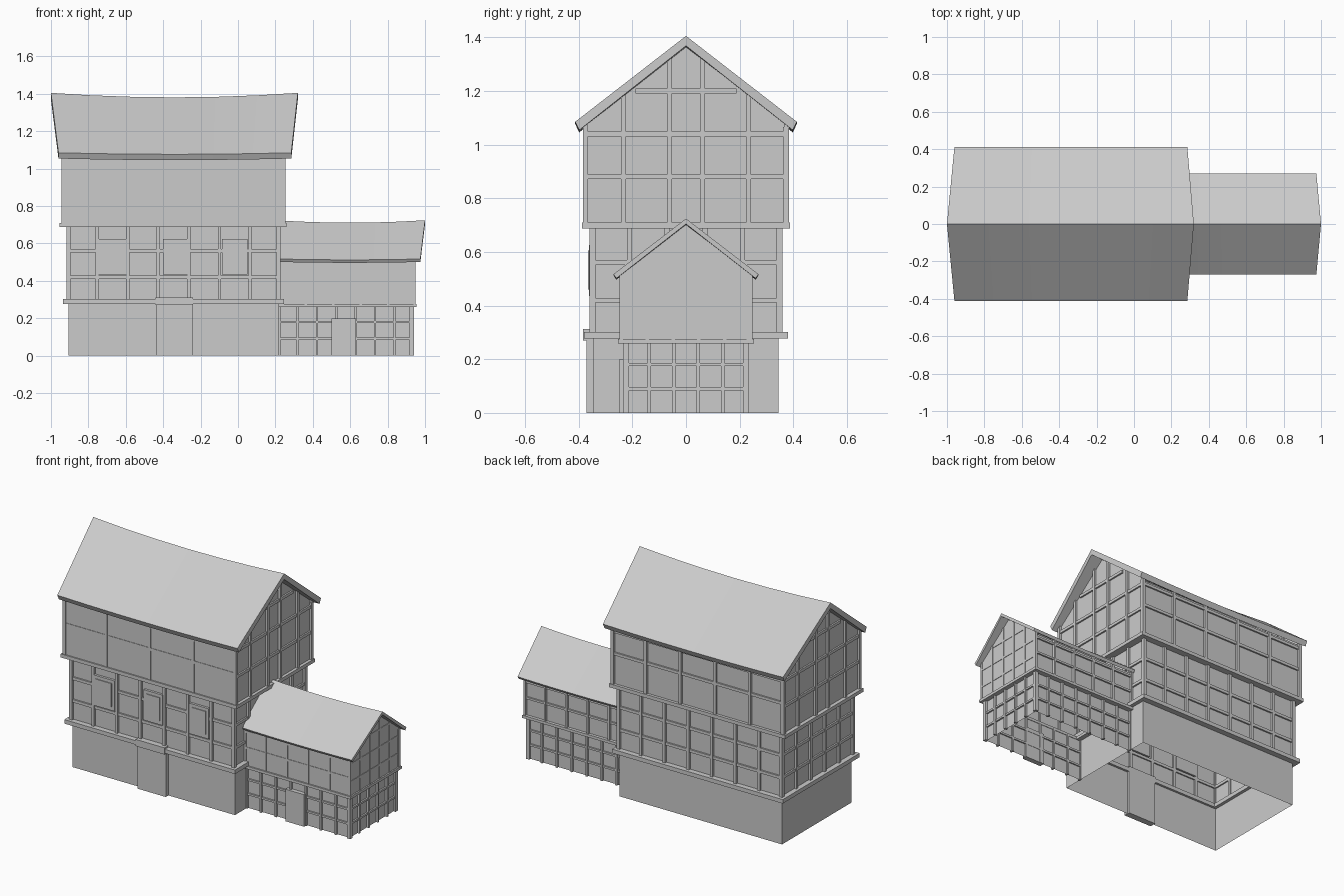
import bpy, bmesh
from mathutils import Vector

if "Cube" in bpy.data.objects:
    bpy.data.objects.remove(bpy.data.objects["Cube"])


def make(name, bm):
    me = bpy.data.meshes.new(name)
    bm.to_mesh(me)
    bm.free()
    ob = bpy.data.objects.new(name, me)
    bpy.context.collection.objects.link(ob)
    return ob


def add_box(bm, lo, hi):
    r = bmesh.ops.create_cube(bm, size=1)
    for v in r['verts']:
        v.co = Vector([(lo[i] + hi[i]) / 2 + v.co[i] * (hi[i] - lo[i]) for i in range(3)])
    return r['verts']


def box(name, lo, hi):
    bm = bmesh.new()
    add_box(bm, lo, hi)
    return make(name, bm)


def spread(a, b, n):
    return [a + (b - a) * i / n for i in range(n + 1)]


def ring(name, x0, x1, y, z0, z1, t):
    # four beams around a storey
    bm = bmesh.new()
    for s in (-1, 1):
        ya, yb = sorted((s * y, s * (y - t)))
        add_box(bm, (x0, ya, z0), (x1, yb, z1))
    for a, b in ((x0, x0 + t), (x1 - t, x1)):
        add_box(bm, (a, -y + t, z0), (b, y - t, z1))
    make(name, bm)


def wall(name, axis, sign, plane, u0, u1, z0, top, posts, rails, depth=0.014, w=0.018):
    """Infill panel with timber posts and rails; top(u) is the upper edge."""
    def put(u, d, z):
        p = plane - sign * d
        return (p, u, z) if axis == 'x' else (u, p, z)
    bm = bmesh.new()
    us = [u0, 0, u1] if axis == 'x' else [u0, u1]
    pts = [put(u0, depth, z0), put(u1, depth, z0)] + [put(u, depth, top(u)) for u in reversed(us)]
    f = bm.faces.new([bm.verts.new(p) for p in pts])
    f.normal_update()
    if f.normal['xy'.index(axis)] * sign < 0:
        f.normal_flip()
    back = depth + 0.008

    def bar(a, b, za, zb, d0):
        p, q = put(a, d0, za), put(b, back, zb)
        return add_box(bm, [min(i, j) for i, j in zip(p, q)], [max(i, j) for i, j in zip(p, q)])
    for u in posts:
        a = min(max(u - w / 2, u0), u1 - w)
        for v in bar(a, a + w, z0, z0 + 0.1, 0):
            if v.co.z > z0 + 0.05:      # cut post heads to the roof slope
                v.co.z = top(v.co.y if axis == 'x' else v.co.x)
    k = 1
    for z in rails:
        a, b = u0, u1
        while axis == 'x' and top(b) < z + w and b > 0.02:
            a, b = a + 0.01, b - 0.01
        bar(a + 0.004, b - 0.004, z - w / 2, z + w / 2, depth * 0.3)
    make(name, bm)


def storey(name, x0, x1, y, z0, side_top, gable_top, nfront, nback, gable_posts,
           rails, gable_rails, front_depth=0.014, gable_depth=0.014, w=0.018, left=True):
    flat = lambda u: side_top
    wall(name + "_front", 'y', -1, -y, x0, x1, z0, flat, spread(x0, x1, nfront), rails, front_depth, w)
    wall(name + "_back", 'y', 1, y, x0, x1, z0, flat, spread(x0, x1, nback), rails, 0.014, w)
    for side, s, x in (("right", 1, x1), ("left", -1, x0)):
        if s == 1 or left:
            wall(name + "_" + side, 'x', s, x, -y, y, z0, gable_top, gable_posts, gable_rails, gable_depth, w)


def roof(name, ridge_x, eave_x, ridge_z, eave, inner_z, inner_eave, sag, n=6):
    """Sagging gabled roof slab with flared ends."""
    bm = bmesh.new()
    (ey, ez), (iy, iz) = eave, inner_eave
    prof = [(-ey, ez, 0), (0, ridge_z, 1), (ey, ez, 0), (iy, iz, 0), (0, inner_z, 1), (-iy, iz, 0)]
    rows = []
    for i in range(n + 1):
        t = i / n
        drop = sag * 4 * t * (1 - t)
        row = []
        for y, z, r in prof:
            a, b = ridge_x if r else eave_x
            row.append(bm.verts.new((a + (b - a) * t, y, z - drop * (1 if r else 0.35))))
        rows.append(row)
    for a, b in zip(rows, rows[1:]):
        for j in range(6):
            k = (j + 1) % 6
            bm.faces.new((a[j], a[k], b[k], b[j]))
    for r in (rows[0], rows[-1]):
        bm.faces.new((r[0], r[1], r[4], r[5]))
        bm.faces.new((r[1], r[2], r[3], r[4]))
    bmesh.ops.recalc_face_normals(bm, faces=bm.faces)
    make(name, bm)


# Main house: open stone base
bm = bmesh.new()
add_box(bm, (-0.905, -0.344, 0), (0.22, 0.344, 0.285))
bmesh.ops.delete(bm, geom=[f for f in bm.faces if abs(f.normal.z) > 0.9], context='FACES')
make("stone_base", bm)
ring("lower_sill_beams", -0.935, 0.245, 0.38, 0.277, 0.302, 0.05)
ring("upper_sill_beams", -0.955, 0.26, 0.387, 0.688, 0.71, 0.05)

# Main house: half-timbered storeys
storey("middle_storey", -0.917, 0.228, 0.36, 0.30, 0.69, lambda u: 0.69, 7, 7,
       spread(-0.352, 0.352, 5), [0.42, 0.56], [0.42, 0.56])
storey("upper_storey", -0.945, 0.255, 0.383, 0.71, 1.065, lambda u: 1.372 - 0.782 * abs(u), 4, 5,
       [-0.375, -0.233, -0.062, 0.062, 0.233, 0.375], [0.9, 1.04], [0.88, 1.04, 1.2],
       front_depth=0.004)
roof("main_roof", (-1.0, 0.32), (-0.96, 0.285), 1.405, (0.413, 1.085), 1.368, (0.398, 1.054), 0.024)

# Front door and lintel
box("front_door", (-0.436, -0.37, 0), (-0.24, -0.33, 0.285))
box("door_lintel", (-0.44, -0.383, 0.27), (-0.24, -0.33, 0.312))

# Front windows: frame with raised panel
for i, (a, b) in enumerate(((-0.75, -0.60), (-0.40, -0.268), (-0.085, 0.05))):
    box(f"window_frame_{i}", (a, -0.361, 0.435), (b, -0.335, 0.625))
    box(f"window_panel_{i}", (a + 0.02, -0.366, 0.46), (b - 0.02, -0.35, 0.605))

# Side wing
storey("wing_lower_storey", 0.215, 0.94, 0.235, 0, 0.262, lambda u: 0.262, 7, 7,
       spread(-0.228, 0.228, 5), [0.09, 0.18], [0.09, 0.18], w=0.012, left=False)
ring("wing_sill_beams", 0.215, 0.955, 0.253, 0.259, 0.276, 0.035)
storey("wing_upper_storey", 0.215, 0.95, 0.248, 0.275, 0.51, lambda u: 0.706 - 0.763 * abs(u), 5, 5,
       spread(-0.242, 0.242, 5), [0.385, 0.485], [0.36, 0.47, 0.58],
       front_depth=0.004, gable_depth=0.004, w=0.013, left=False)
roof("wing_roof", (0.20, 1.0), (0.22, 0.975), 0.724, (0.27, 0.517), 0.704, (0.26, 0.501), 0.013)
box("wing_door", (0.50, -0.247, 0), (0.63, -0.215, 0.20))
